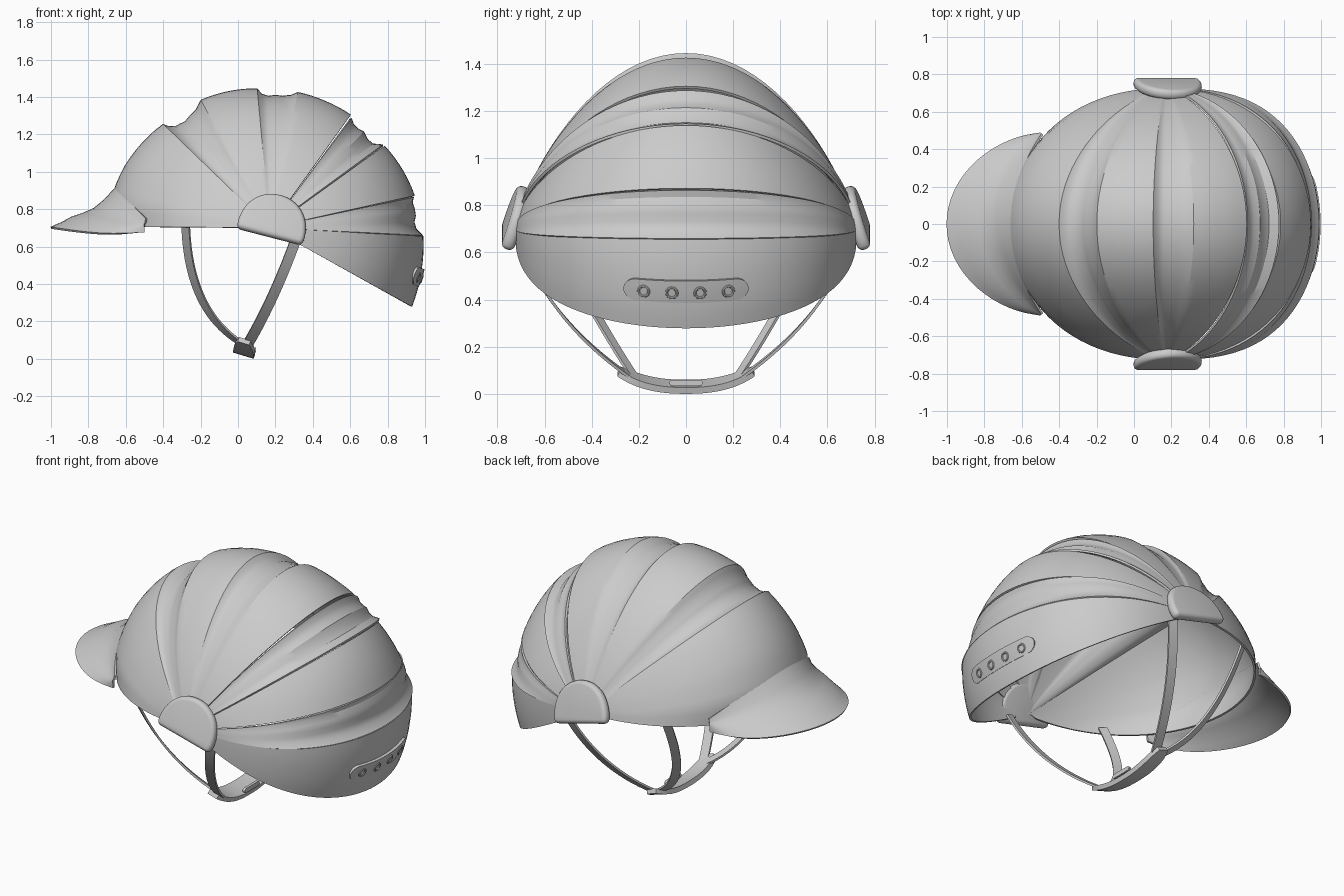
import bpy, bmesh
from math import sin, cos, pi, radians, atan2, hypot, sqrt, ceil
from mathutils import Matrix, Vector

if "Cube" in bpy.data.objects:
    bpy.data.objects.remove(bpy.data.objects["Cube"])

PX, PZ, W = 0.17, 0.70, 0.72      # hinge axis and half width


def finish(name, bm, thick=0, bevel=0, angle=30):
    bmesh.ops.recalc_face_normals(bm, faces=bm.faces)
    me = bpy.data.meshes.new(name)
    bm.to_mesh(me)
    bm.free()
    ob = bpy.data.objects.new(name, me)
    bpy.context.collection.objects.link(ob)
    if thick:
        m = ob.modifiers.new("thickness", 'SOLIDIFY')
        m.thickness, m.offset = thick, 0
    if bevel:
        m = ob.modifiers.new("round", 'BEVEL')
        m.width, m.segments, m.limit_method = bevel, 4, 'ANGLE'
    bpy.ops.object.select_all(action='DESELECT')
    ob.select_set(True)
    bpy.context.view_layer.objects.active = ob
    bpy.ops.object.convert(target='MESH')
    bpy.ops.object.shade_smooth_by_angle(angle=radians(angle))
    return ob


def loft(name, rows, **kw):
    bm = bmesh.new()
    vs = [[bm.verts.new(p) for p in r] for r in rows]
    for a, b in zip(vs, vs[1:]):
        for i in range(len(a) - 1):
            bm.faces.new((a[i], a[i + 1], b[i + 1], b[i]))
    return finish(name, bm, **kw)


def surf(phi, r, y, bias=0.0):
    # shell surface: fan around the hinge axis, squarer at front and back
    p = 0.41 - 0.04 * cos(phi) + 0.37 * max(sin(phi), 0) + bias
    f = max(1 - (y / W) ** 2, 0) ** p
    return Vector((PX + r * f * cos(phi), y, PZ + r * f * sin(phi)))


def shell(name, pts, bias=0.0):
    polar = [(atan2(z - PZ, x - PX), hypot(x - PX, z - PZ)) for x, z in pts]
    line = [polar[0]]
    for (a, r), (b, q) in zip(polar, polar[1:]):
        n = max(1, ceil(abs(b - a) / radians(3.5)))
        line += [(a + (b - a) * i / n, r + (q - r) * i / n) for i in range(1, n + 1)]
    ts = [radians(-87 + 174 * i / 44) for i in range(45)]
    loft(name, [[surf(a, r, W * sin(t), bias) for t in ts] for a, r in line], thick=0.012)


# folding shell panels, silhouettes in x,z
shell("front_shell", [
    (-0.66, 0.705), (-0.675, 0.85), (-0.60, 1.03), (-0.40, 1.25),
    (-0.37, 1.237), (-0.33, 1.24), (-0.28, 1.265), (-0.25, 1.30), (-0.22, 1.33), (-0.195, 1.38),
    (-0.05, 1.425), (0.10, 1.44),
    (0.125, 1.412), (0.16, 1.40), (0.20, 1.405), (0.24, 1.40), (0.285, 1.405), (0.32, 1.42),
    (0.46, 1.375), (0.60, 1.30)])
shell("upper_pleats", [
    (0.602, 1.285), (0.615, 1.25), (0.64, 1.225), (0.67, 1.21), (0.69, 1.17), (0.72, 1.145), (0.775, 1.14)], -0.07)
shell("rear_panel", [(0.78, 1.135), (0.88, 1.00), (0.94, 0.87)], 0.02)
shell("lower_pleats", [
    (0.935, 0.865), (0.928, 0.835), (0.94, 0.80), (0.945, 0.765), (0.938, 0.73), (0.95, 0.69), (0.985, 0.655)], -0.02)
shell("neck_panel", [(0.985, 0.655), (0.975, 0.47), (0.925, 0.28)])

# visor: rim on the shell, flare line, then outer edge
rows = []
for i in range(33):
    a = radians(-90 + 180 * i / 32)
    s = sin(a)
    A = Vector((-0.655 + 0.165 * s * s, 0.48 * s, 0.91 - 0.16 * s * s))
    B = Vector((-0.77 + 0.27 * s * s, 0.485 * s, 0.80 - 0.08 * s * s))
    C = Vector((-0.5 - 0.5 * max(cos(a), 0) ** 1.15, 0.48 * s, 0.70 - 0.045 * s * s + 0.02 * s ** 16))
    mid = (B + C) / 2 + Vector((0, 0, 0.006 * cos(a)))
    rows.append([A, (A + B) / 2 - Vector((0, 0, 0.008)), B, (B * 3 + C) / 4, mid, (B + C * 3) / 4, C])
loft("visor", rows, thick=0.012)

# hinge caps
for s, side in ((1, "right"), (-1, "left")):
    bm = bmesh.new()
    n = 28
    out = [(0.185 * cos(pi * i / n) * (1 if 0 < i < n else 0.97),
            0.24 * sin(pi * i / n) ** 0.75) for i in range(n + 1)]
    lo = [bm.verts.new((x, -0.028, z)) for x, z in out]
    hi = [bm.verts.new((x, 0.028, z)) for x, z in out]
    bm.faces.new(lo)
    bm.faces.new(hi)
    for i in range(n + 1):
        j = (i + 1) % (n + 1)
        bm.faces.new((lo[i], lo[j], hi[j], hi[i]))
    bm.transform(Matrix.Diagonal((1, s, 1, 1)) @ Matrix.Translation((0.168, 0.76, 0.652))
                 @ Matrix.Rotation(radians(14.5), 4, 'Y') @ Matrix.Rotation(radians(18), 4, 'X'))
    finish(side + "_hinge_cap", bm, bevel=0.024, angle=40)


# chin straps
def strap(name, a, b, c, w, n=20):
    a, b, c, w = map(Vector, (a, b, c, w))
    rows = []
    for i in range(n + 1):
        t = i / n
        p = a * (1 - t) ** 2 + b * 2 * t * (1 - t) + c * t * t
        rows.append([p - w / 2, p + w / 2])
    loft(name, rows, thick=0.012)


for s, side in ((1, "right"), (-1, "left")):
    strap(side + "_front_strap", (-0.28, s * 0.60, 0.73), (-0.27, s * 0.34, 0.25),
          (0.03, s * 0.22, 0.075), (0.04, s * 0.03, 0.0))
    strap(side + "_rear_strap", (0.31, s * 0.70, 0.64), (0.19, s * 0.58, 0.31),
          (0.05, s * 0.24, 0.075), (0.05, s * -0.016, -0.022))

# chin cup: shallow curved band tilted forward
rows = []
for i in range(25):
    u = -1 + i / 12
    z = 0.030 + 0.065 * abs(u) ** 2.4
    h = 0.055 * (1 - 0.45 * abs(u) ** 6)
    rows.append([(0.033 + h * k, 0.285 * u, z - 0.3 * h * k) for k in (-1, 0, 1)])
loft("chin_cup", rows, thick=0.028)


# stadium plates wrapped on a curved surface
def plate(name, half, h, fn, thick):
    rows = []
    for i in range(33):
        y = -half * cos(pi * i / 32)
        e = max(abs(y) - (half - h), 0)
        k = max(sqrt(max(h * h - e * e, 0)), 0.004)
        rows.append([fn(y, k * v) for v in (-1, -0.5, 0, 0.5, 1)])
    loft(name, rows, thick=thick)


plate("chin_cup_slot", 0.07, 0.013, lambda y, v: Vector((0.088, y, 0.046 + v)), 0.016)


def back(y, v, lift=-0.002):
    r = 0.842 + lift
    phi = radians(-18.3) + v / 0.85 + 0.06 * y * y
    return surf(phi, r, y)


plate("size_plate", 0.26, 0.049, back, 0.034)

# adjustment studs on the plate
for i in range(4):
    y = -0.18 + 0.12 * i
    p = back(y, -0.004, 0.015)
    nrm = (back(y + 0.01, 0) - back(y - 0.01, 0)).cross(back(y, 0.01) - back(y, -0.01)).normalized()
    bpy.ops.mesh.primitive_torus_add(major_radius=0.022, minor_radius=0.006, major_segments=24,
                                     minor_segments=8, location=p,
                                     rotation=nrm.to_track_quat('Z', 'Y').to_euler())
    bpy.context.object.name = "stud_ring_%d" % (i + 1)
    bpy.ops.object.shade_smooth_by_angle(angle=radians(40))
